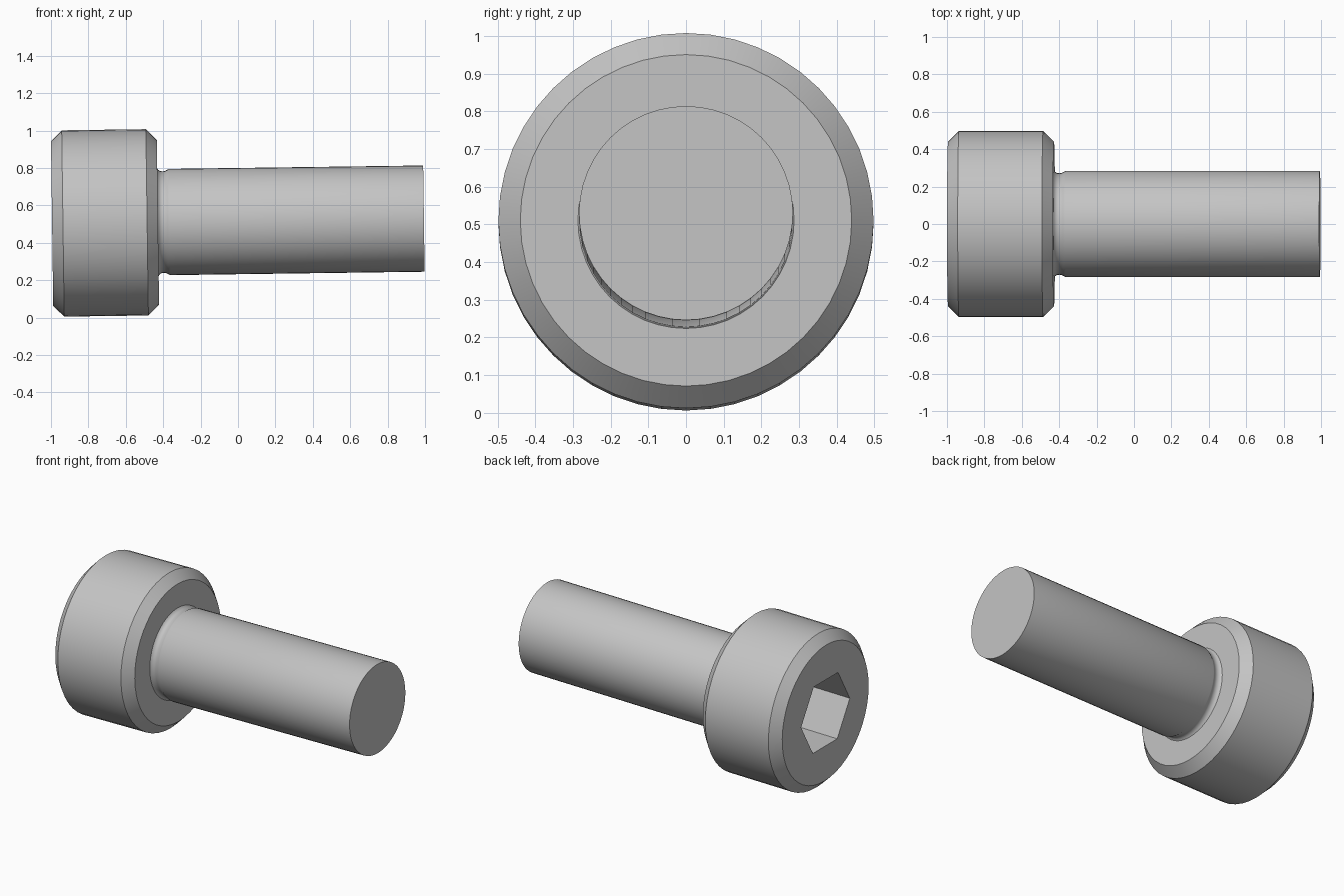
import bpy
import bmesh
import math
from mathutils import Matrix

if "Cube" in bpy.data.objects:
    bpy.data.objects.remove(bpy.data.objects["Cube"], do_unlink=True)

SIDES = 48
TILT = Matrix.Translation((0, 0, 0.516)) @ Matrix.Rotation(-0.0135, 4, 'Y')

steel = bpy.data.materials.new("grey_steel")
steel.use_nodes = True
colour = (0.55, 0.55, 0.55, 1)
steel.diffuse_color = colour
steel.node_tree.nodes["Principled BSDF"].inputs["Base Color"].default_value = colour


def lathe(name, profile, sides, phase=0.0):
    """Closed solid of revolution around x from (x, radius) points."""
    bm = bmesh.new()
    rings = []
    for x, r in profile:
        angles = [phase + 2 * math.pi * i / sides for i in range(sides)]
        rings.append([bm.verts.new((x, r * math.cos(a), r * math.sin(a))) for a in angles])
    for a, b in zip(rings, rings[1:]):
        for i in range(sides):
            j = (i + 1) % sides
            bm.faces.new((a[i], a[j], b[j], b[i]))
    bm.faces.new(rings[0])
    bm.faces.new(rings[-1])
    bmesh.ops.recalc_face_normals(bm, faces=bm.faces)
    mesh = bpy.data.meshes.new(name)
    bm.to_mesh(mesh)
    bm.free()
    mesh.materials.append(steel)
    obj = bpy.data.objects.new(name, mesh)
    bpy.context.collection.objects.link(obj)
    obj.matrix_world = TILT
    return obj


# Chamfered head, undercut neck and plain shank in one profile
neck = [(-0.428, 0.287), (-0.422, 0.279), (-0.412, 0.273), (-0.400, 0.271),
        (-0.388, 0.273), (-0.376, 0.279), (-0.365, 0.284)]
profile = [(-0.994, 0.44), (-0.936, 0.498), (-0.486, 0.498), (-0.428, 0.44)]
screw = lathe("cap_screw", profile + neck + [(0.994, 0.284)], SIDES)

# Hexagonal drive socket cut into the head
cutter = lathe("socket_cutter", [(-1.1, 0.248), (-0.71, 0.248)], 6)
cutter.hide_render = True
cut = screw.modifiers.new("socket", 'BOOLEAN')
cut.operation = 'DIFFERENCE'
cut.solver = 'EXACT'
cut.object = cutter

bpy.ops.object.select_all(action='DESELECT')
screw.select_set(True)
bpy.context.view_layer.objects.active = screw
bpy.ops.object.modifier_apply(modifier=cut.name)
bpy.data.objects.remove(cutter, do_unlink=True)

# Smooth round walls with crisp chamfers and socket edges
bpy.ops.object.shade_smooth_by_angle(angle=math.radians(30))
